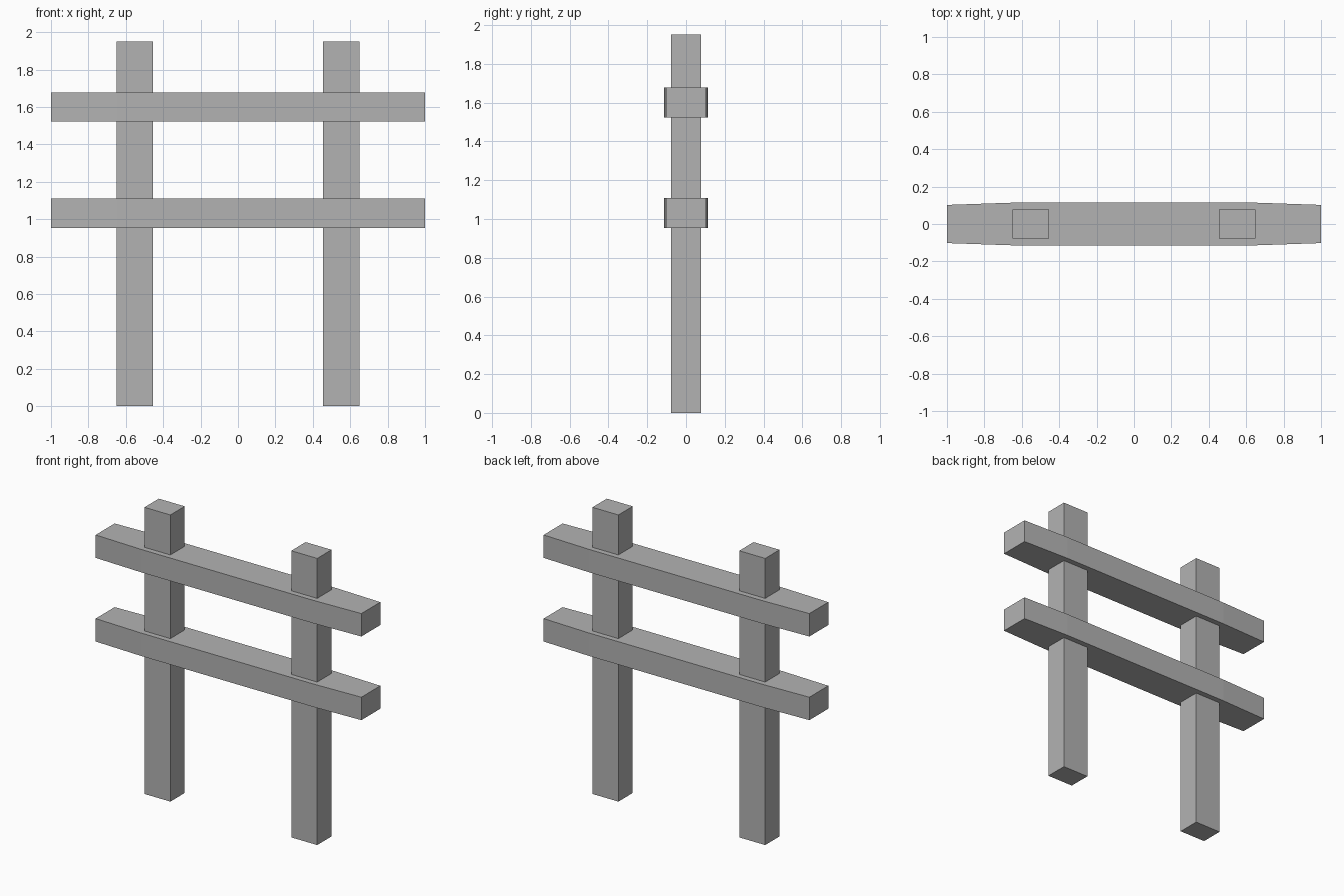
import bpy
import bmesh

cube = bpy.data.objects.get("Cube")
if cube:
    bpy.data.objects.remove(cube, do_unlink=True)

# One plain grey for all the timber
grey = bpy.data.materials.new("plain grey")
grey.use_nodes = True
colour = (0.45, 0.45, 0.45, 1)
grey.diffuse_color = colour
grey.node_tree.nodes["Principled BSDF"].inputs["Base Color"].default_value = colour


def prism(name, outline, bottom, top):
    """Extrude a plan outline upward from bottom to top."""
    bm = bmesh.new()
    base = bm.faces.new([bm.verts.new((x, y, bottom)) for x, y in outline])
    grown = bmesh.ops.extrude_face_region(bm, geom=[base])["geom"]
    verts = [v for v in grown if isinstance(v, bmesh.types.BMVert)]
    bmesh.ops.translate(bm, verts=verts, vec=(0, 0, top - bottom))
    bmesh.ops.recalc_face_normals(bm, faces=bm.faces)
    mesh = bpy.data.meshes.new(name)
    bm.to_mesh(mesh)
    bm.free()
    mesh.materials.append(grey)
    obj = bpy.data.objects.new(name, mesh)
    bpy.context.collection.objects.link(obj)
    return obj


# Upright posts
inner, outer, depth = 0.455, 0.65, 0.077
for side, s in (("left", 1), ("right", -1)):
    plan = [(s * inner, -depth), (s * outer, -depth),
            (s * outer, depth), (s * inner, depth)]
    prism(side + "_post", plan, 0, 1.95)

# Cross rails, tapering slightly in plan beyond the posts
front = [(-1, -0.102), (-outer, -0.114), (outer, -0.114), (1, -0.102)]
plan = front + [(x, -y) for x, y in reversed(front)]
for name, bottom in (("lower_rail", 0.953), ("upper_rail", 1.522)):
    prism(name, plan, bottom, bottom + 0.156)
